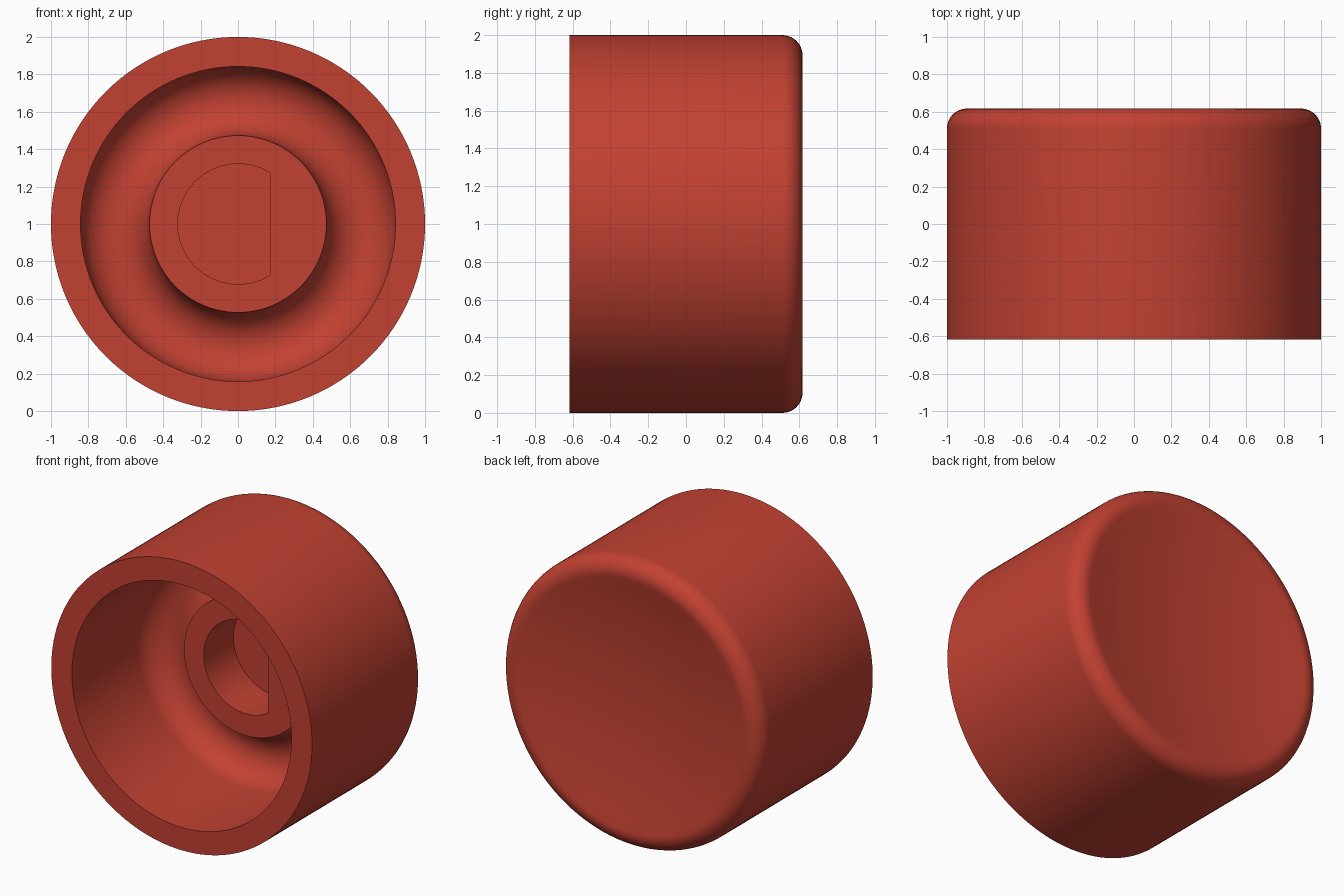
import bpy, bmesh, math
from mathutils import Matrix, Vector

if "Cube" in bpy.data.objects:
    bpy.data.objects.remove(bpy.data.objects["Cube"])

SEG = 128
FRONT, BACK = -0.617, 0.617     # open face and rounded rim
R_IN, R_BOSS = 0.842, 0.473     # cavity wall and shaft boss
BOSS_Y = 0.085                  # face of the boss
FILLET, DISH_R, TILT = 0.107, 0.893, math.radians(11.5)


def arc(r0, y0, rad, a0, a1, n):
    """Points (radius, y) along an arc; angle 0 points outward, 90 towards the back."""
    return [(r0 + rad * math.cos(a0 + (a1 - a0) * i / n),
             y0 + rad * math.sin(a0 + (a1 - a0) * i / n)) for i in range(n + 1)]


# Half section, from the boss centre round to the dished back
groove = (R_IN - R_BOSS) / 2
profile = [(0, BOSS_Y), (R_BOSS, BOSS_Y)]
profile += arc((R_IN + R_BOSS) / 2, BOSS_Y, groove, math.pi, 0, 20)[1:]   # rounded groove
profile += [(R_IN, FRONT), (1, FRONT)]
rim = arc(DISH_R, BACK - FILLET, FILLET, 0, math.pi / 2 + TILT, 12)       # rounded back rim
profile += rim
edge_r, edge_y = rim[-1]
ball = edge_r / math.sin(TILT)                                          # spherical finger dish
for i in range(1, 13):
    t = TILT * (1 - i / 12)
    profile.append((ball * math.sin(t) if i < 12 else 0,
                    edge_y + ball * (math.cos(TILT) - math.cos(t))))

# Knob body: spin the section about the y axis
bm = bmesh.new()
verts = [bm.verts.new((r, y, 0)) for r, y in profile]
edges = [bm.edges.new(p) for p in zip(verts, verts[1:])]
bmesh.ops.spin(bm, geom=verts + edges, cent=(0, 0, 0), axis=(0, 1, 0),
               angle=2 * math.pi, steps=SEG, use_merge=True)
bmesh.ops.remove_doubles(bm, verts=bm.verts, dist=1e-4)
bmesh.ops.dissolve_degenerate(bm, edges=bm.edges, dist=1e-5)
bmesh.ops.recalc_face_normals(bm, faces=bm.faces)
bmesh.ops.translate(bm, verts=bm.verts, vec=(0, 0, 1))
mesh = bpy.data.meshes.new("knob_body")
bm.to_mesh(mesh)
bm.free()
knob = bpy.data.objects.new("knob_body", mesh)
bpy.context.collection.objects.link(knob)

# Cutter for the D-shaped shaft hole
HOLE_R, FLAT_X, HOLE_Y = 0.322, 0.17, 0.41
a = math.acos(FLAT_X / HOLE_R)
bm = bmesh.new()
ring = [bm.verts.new((r, -0.1, z + 1)) for r, z in
        arc(0, 0, HOLE_R, a, 2 * math.pi - a, 80)]
face = bm.faces.new(ring)
out = bmesh.ops.extrude_face_region(bm, geom=[face])["geom"]
bmesh.ops.translate(bm, vec=(0, HOLE_Y + 0.1, 0),
                    verts=[v for v in out if isinstance(v, bmesh.types.BMVert)])
bmesh.ops.recalc_face_normals(bm, faces=bm.faces)
cut_mesh = bpy.data.meshes.new("shaft_hole_cutter")
bm.to_mesh(cut_mesh)
bm.free()
cutter = bpy.data.objects.new("shaft_hole_cutter", cut_mesh)
bpy.context.collection.objects.link(cutter)
cutter.hide_render = True

bpy.context.view_layer.objects.active = knob
knob.select_set(True)
mod = knob.modifiers.new("shaft_hole", 'BOOLEAN')
mod.operation, mod.solver, mod.object = 'DIFFERENCE', 'EXACT', cutter
bpy.ops.object.modifier_apply(modifier=mod.name)
bpy.data.objects.remove(cutter)

# Smooth curves, crisp edges, one red
bpy.ops.object.shade_smooth_by_angle(angle=math.radians(30))
red = bpy.data.materials.new("brick red")
red.diffuse_color = (0.54, 0.053, 0.032, 1)
red.use_nodes = True
red.node_tree.nodes["Principled BSDF"].inputs["Base Color"].default_value = red.diffuse_color
knob.data.materials.clear()
knob.data.materials.append(red)
